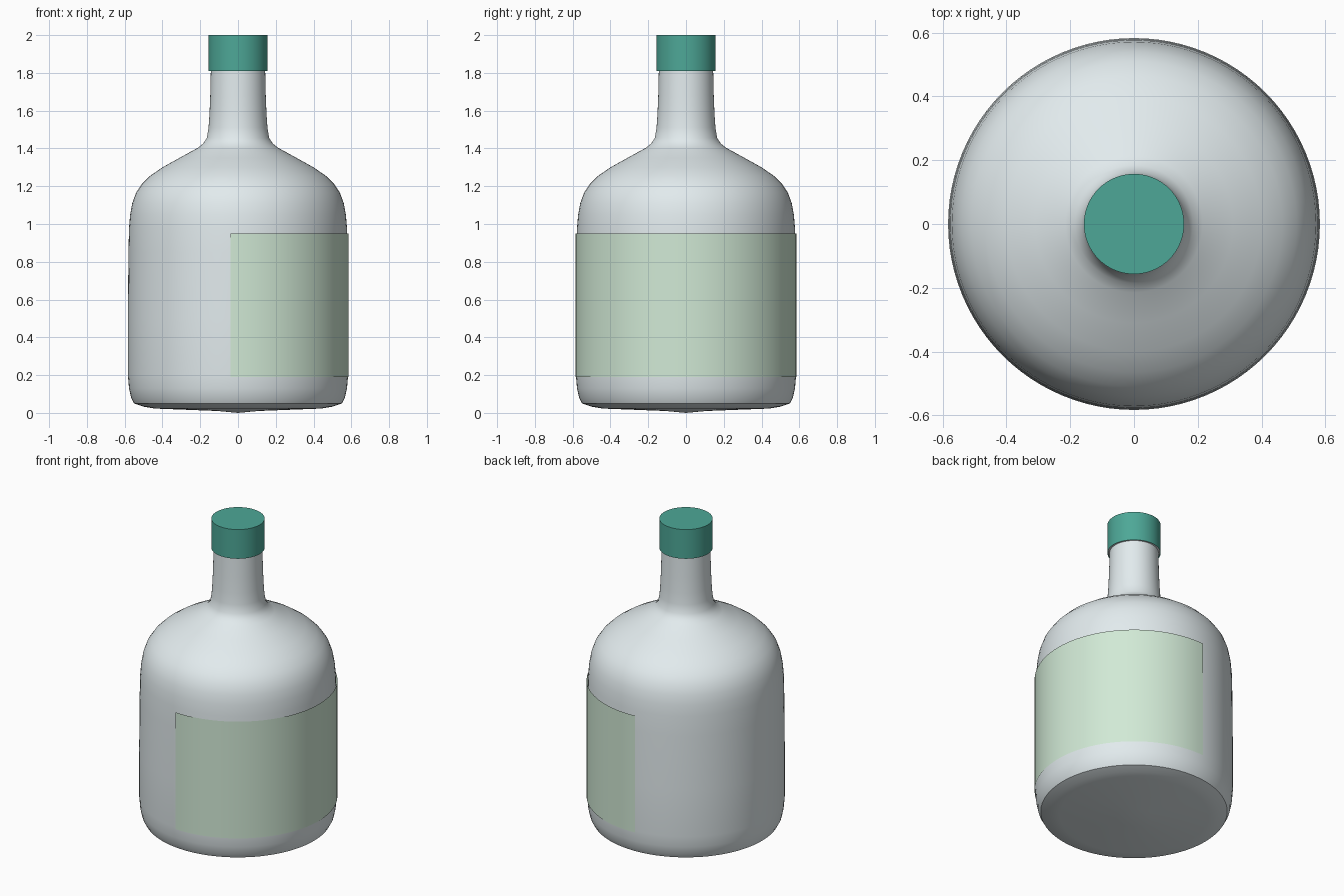
import bpy
import bmesh
import math

if "Cube" in bpy.data.objects:
    bpy.data.objects.remove(bpy.data.objects["Cube"])

SEG = 96


def material(name, color):
    m = bpy.data.materials.new(name)
    m.diffuse_color = (*color, 1)
    m.use_nodes = True
    m.node_tree.nodes["Principled BSDF"].inputs["Base Color"].default_value = m.diffuse_color
    return m


def revolve(name, profile, mat, start=0.0, end=360.0, steps=SEG, sharp=35):
    """Sweep an (r, z) profile about the z axis between two angles."""
    bm = bmesh.new()
    verts = [bm.verts.new((r, 0, z)) for r, z in profile]
    edges = [bm.edges.new(pair) for pair in zip(verts, verts[1:])]
    a = math.radians(start)
    for v in verts:
        x = v.co.x
        v.co.x, v.co.y = x * math.cos(a), x * math.sin(a)
    bmesh.ops.spin(bm, geom=verts + edges, cent=(0, 0, 0), axis=(0, 0, 1),
                   angle=math.radians(end - start), steps=steps)
    bmesh.ops.remove_doubles(bm, verts=bm.verts, dist=1e-5)
    bmesh.ops.recalc_face_normals(bm, faces=bm.faces)
    # keep normals pointing away from the axis on open strips
    if sum(f.normal.dot(f.calc_center_median()) for f in bm.faces) < 0:
        bmesh.ops.reverse_faces(bm, faces=bm.faces)
    me = bpy.data.meshes.new(name)
    bm.to_mesh(me)
    bm.free()
    ob = bpy.data.objects.new(name, me)
    bpy.context.collection.objects.link(ob)
    me.materials.append(mat)
    bpy.ops.object.select_all(action='DESELECT')
    ob.select_set(True)
    bpy.context.view_layer.objects.active = ob
    bpy.ops.object.shade_smooth_by_angle(angle=math.radians(sharp))
    return ob


glass = material("pale_glass", (0.76, 0.83, 0.85))
teal = material("teal_cap", (0.075, 0.39, 0.31))
green = material("pale_green_label", (0.64, 0.82, 0.67))

# Bottle: shallow convex base, straight body, round shoulder, neck and hidden lip
revolve("bottle", [
    (0, 0.0), (0.107, 0.01), (0.44, 0.023), (0.5, 0.033), (0.55, 0.05),
    (0.566, 0.08), (0.577, 0.13), (0.583, 0.2), (0.583, 0.5), (0.58, 0.85),
    (0.577, 0.98), (0.571, 1.05), (0.56, 1.11), (0.54, 1.165), (0.51, 1.21),
    (0.465, 1.255), (0.4, 1.3), (0.31, 1.35), (0.215, 1.402), (0.185, 1.425),
    (0.165, 1.455), (0.156, 1.51), (0.151, 1.58), (0.147, 1.68), (0.144, 1.812),
    (0.154, 1.814), (0.154, 1.9), (0, 1.9)], glass)

# Cap: closed top, open below around the lip
revolve("cap", [(0.157, 1.81), (0.157, 2.0), (0, 2.0)], teal)

# Label: strip wrapped round the right half of the body
revolve("label", [(0.586, 0.19), (0.586, 0.95)], green, -94, 94, 50)
